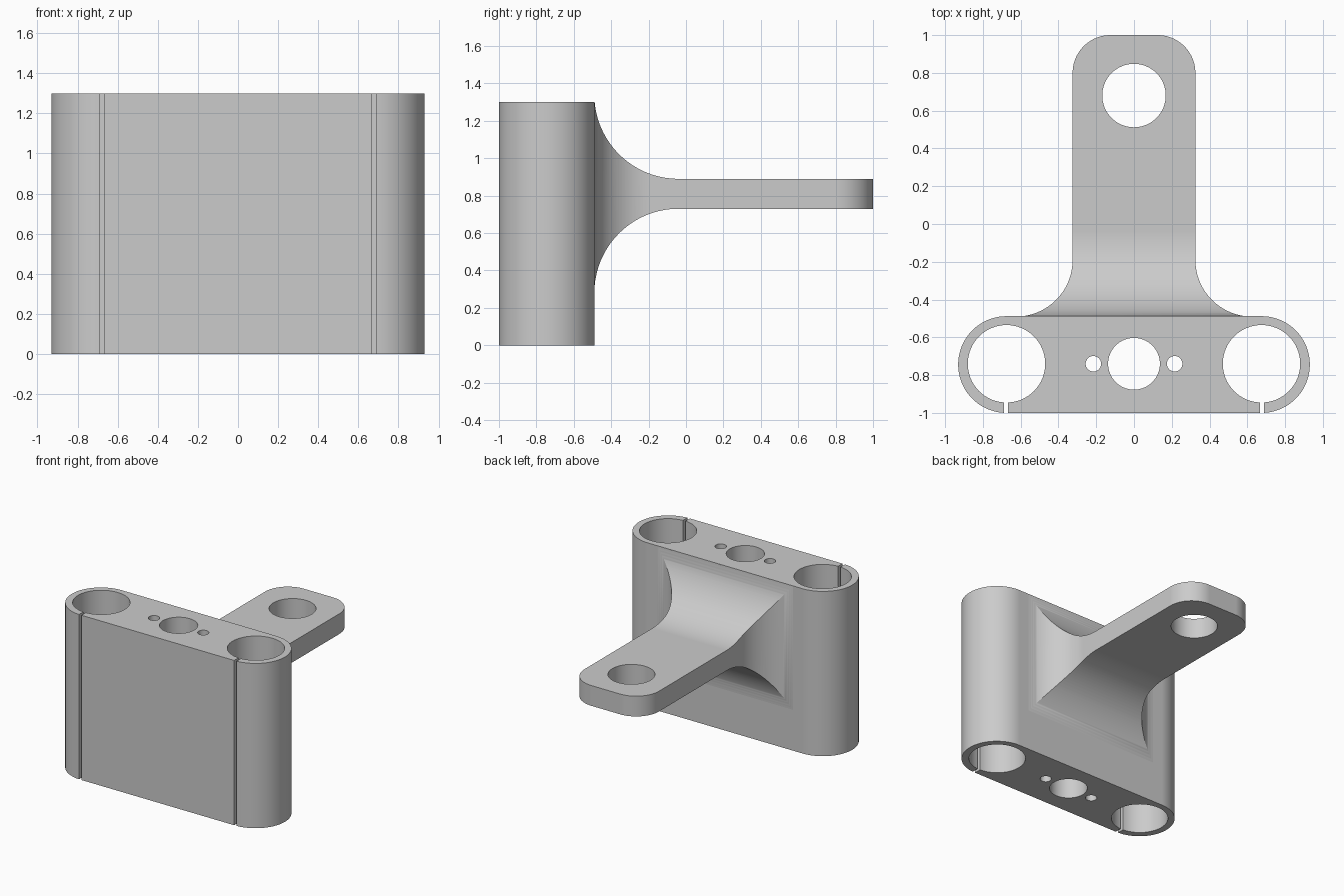
import bpy, bmesh
from math import sin, cos, pi, radians
from mathutils import Vector

if "Cube" in bpy.data.objects:
    bpy.data.objects.remove(bpy.data.objects["Cube"], do_unlink=True)

HEIGHT = 1.3
BODY_Y, BODY_R, TUBE_X = -0.744, 0.256, 0.675

grey = bpy.data.materials.new("plain grey")
grey.use_nodes = True
grey.diffuse_color = (0.6, 0.6, 0.6, 1)
grey.node_tree.nodes["Principled BSDF"].inputs["Base Color"].default_value = (0.6, 0.6, 0.6, 1)


def arc(cx, cy, r, start, end, steps=24):
    angles = [radians(start + (end - start) * i / steps) for i in range(steps + 1)]
    return [(cx + r * cos(a), cy + r * sin(a)) for a in angles]


def circle(cx, cy, r, sides=64):
    return arc(cx, cy, r, 0, 360, sides)[:-1]


def prism(name, outline, low, high, along="z"):
    """Extrude an outline in the xy plane along z, or in the yz plane along x."""
    bm = bmesh.new()
    place = (lambda a, b: (a, b, low)) if along == "z" else (lambda a, b: (low, a, b))
    face = bm.faces.new([bm.verts.new(place(a, b)) for a, b in outline])
    step = Vector((0, 0, high - low)) if along == "z" else Vector((high - low, 0, 0))
    grown = bmesh.ops.extrude_face_region(bm, geom=[face])
    bmesh.ops.translate(bm, vec=step, verts=[g for g in grown["geom"] if isinstance(g, bmesh.types.BMVert)])
    bmesh.ops.recalc_face_normals(bm, faces=bm.faces)
    mesh = bpy.data.meshes.new(name)
    bm.to_mesh(mesh)
    bm.free()
    mesh.materials.append(grey)
    obj = bpy.data.objects.new(name, mesh)
    bpy.context.collection.objects.link(obj)
    return obj


def combine(target, tool, operation):
    bpy.context.view_layer.objects.active = target
    mod = target.modifiers.new(operation.lower(), "BOOLEAN")
    mod.operation, mod.solver, mod.object = operation, "EXACT", tool
    bpy.ops.object.modifier_apply(modifier=mod.name)
    bpy.data.objects.remove(tool, do_unlink=True)


# Clamp body: a long block with rounded ends
bracket = prism("bracket",
                arc(TUBE_X, BODY_Y, BODY_R, -90, 90, 40) + arc(-TUBE_X, BODY_Y, BODY_R, 90, 270, 40),
                0, HEIGHT)

# Arm: plan outline with flared root and rounded tip, mirrored in x
half = ([(0.62, -0.6)] + arc(0.625, -0.19, 0.3, 270, 180)
        + arc(0.125, 0.8, 0.2, 0, 90))
arm = prism("arm", half + [(-x, y) for x, y in reversed(half)], -0.1, HEIGHT + 0.1)

# Arm: side outline with a fillet above and below the plate
side = ([(-0.6, 0.29)] + arc(-0.04, 0.28, 0.45, 180, 90, 32)
        + [(1.1, 0.73), (1.1, 0.89)]
        + arc(-0.04, 1.34, 0.45, 270, 185.5, 32) + [(-0.6, 1.28)])
combine(arm, prism("arm_side", side, -1, 1, "x"), "INTERSECT")
combine(bracket, arm, "UNION")

# Through holes: tubes, centre bore, pin holes and the arm eye
holes = [(0, -0.74, 0.137), (0, 0.68, 0.168)]
for s in (-1, 1):
    holes += [(s * TUBE_X, -0.74, 0.205), (s * 0.215, -0.74, 0.041)]
for x, y, r in holes:
    combine(bracket, prism("hole", circle(x, y, r), -0.2, HEIGHT + 0.2), "DIFFERENCE")

# Narrow clamp slots on the front
for s in (-1, 1):
    x = s * 0.677
    slot = [(x - 0.011, -1.1), (x + 0.011, -1.1), (x + 0.011, -0.85), (x - 0.011, -0.85)]
    combine(bracket, prism("slot", slot, -0.2, HEIGHT + 0.2), "DIFFERENCE")

# Smooth the curves and keep the flats flat
bpy.ops.object.select_all(action="DESELECT")
bracket.select_set(True)
bpy.context.view_layer.objects.active = bracket
bpy.ops.object.shade_smooth_by_angle(angle=radians(25))
weighted = bracket.modifiers.new("even_normals", "WEIGHTED_NORMAL")
weighted.keep_sharp = True
